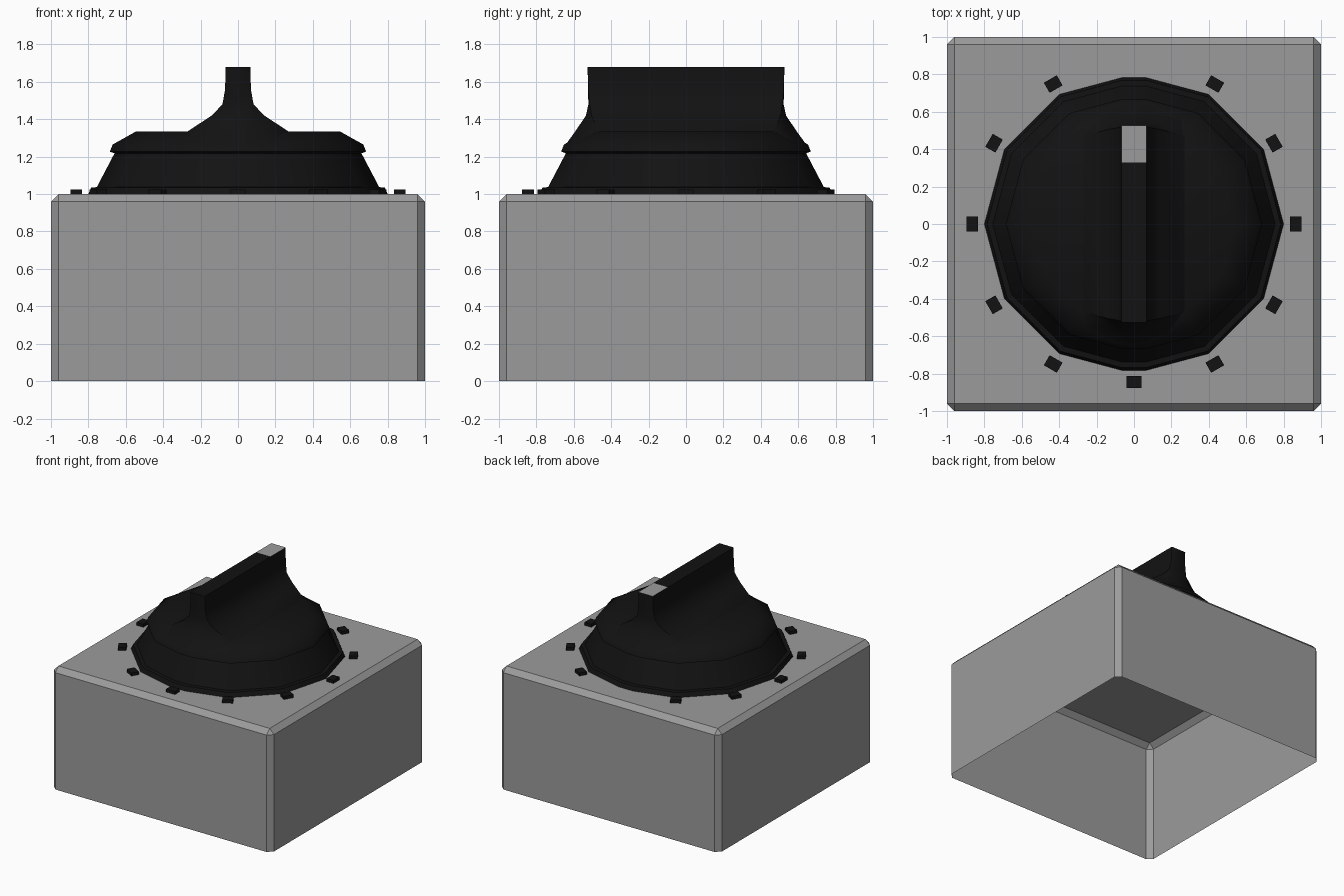
import bpy, bmesh, math
from mathutils import Matrix

if "Cube" in bpy.data.objects:
    bpy.data.objects.remove(bpy.data.objects["Cube"])


def material(name, v):
    m = bpy.data.materials.new(name)
    m.diffuse_color = (v, v, v, 1)
    m.use_nodes = True
    m.node_tree.nodes["Principled BSDF"].inputs["Base Color"].default_value = m.diffuse_color
    return m


black = material("black_plastic", 0.006)
grey = material("grey_plastic", 0.33)


def finish(name, bm, mat, smooth=None):
    bmesh.ops.recalc_face_normals(bm, faces=bm.faces)
    me = bpy.data.meshes.new(name)
    bm.to_mesh(me)
    bm.free()
    ob = bpy.data.objects.new(name, me)
    bpy.context.collection.objects.link(ob)
    me.materials.append(mat)
    if smooth:
        bpy.ops.object.select_all(action='DESELECT')
        ob.select_set(True)
        bpy.context.view_layer.objects.active = ob
        bpy.ops.object.shade_smooth_by_angle(angle=math.radians(smooth))
    return ob


def loft(bm, rings, cap=False):
    loops = [[bm.verts.new(p) for p in ring] for ring in rings]
    for a, b in zip(loops, loops[1:]):
        n = len(a)
        for i in range(n):
            j = (i + 1) % n
            bm.faces.new((a[i], a[j], b[j], b[i]))
    if cap:
        bm.faces.new(loops[-1])


# Housing: bevelled box, open at the bottom
bm = bmesh.new()
bmesh.ops.create_cube(bm, size=1, matrix=Matrix.Translation((0, 0, 0.5)) @ Matrix.Diagonal((2, 2, 1, 1)))
bottom = [f for f in bm.faces if f.calc_center_median().z < 0.01]
bmesh.ops.delete(bm, geom=bottom, context='FACES_ONLY')
edges = [e for e in bm.edges if max(v.co.z for v in e.verts) > 0.5]
bmesh.ops.bevel(bm, geom=edges, offset=0.04, segments=1, affect='EDGES')
finish("housing", bm, grey)

# Knob skirt: twelve sides, flattened front and back where the grip meets it
W = 0.066


def knob_ring(r, z):
    pts = []
    for i in range(12):
        a = math.radians(30 * i)
        if i in (3, 9):
            s = 1 if i == 3 else -1
            y = s * (r - W * math.tan(math.radians(15)))
            pts += [(s * W, y, z), (-s * W, y, z)]
        else:
            pts.append((r * math.cos(a), r * math.sin(a), z))
    return pts


bm = bmesh.new()
profile = [(0.8, 1.0), (0.785, 1.035), (0.755, 1.037), (0.66, 1.218),
           (0.685, 1.227), (0.67, 1.265), (0.545, 1.335)]
loft(bm, [knob_ring(r, z) for r, z in profile], cap=True)
finish("knob_skirt", bm, black, 50)


# Grip: flared blade across the knob; each level is mirrored from one quarter
def grip_ring(z, quarter):
    pts = list(quarter)
    pts += [(-x, y) for x, y in reversed(quarter)]
    pts += [(-x, -y) for x, y in quarter]
    pts += [(x, -y) for x, y in reversed(quarter)]
    return [(x, y, z) for x, y in pts]


levels = [
    (1.262, [(0.33, 0.565), (0.20, 0.605), (W, 0.645)]),
    (1.335, [(0.27, 0.47), (0.14, 0.54), (W, 0.592)]),
    (1.42, [(0.14, 0.505), (0.10, 0.52), (W, 0.535)]),
    (1.48, [(0.083, 0.515), (0.075, 0.52), (W, 0.522)]),
    (1.56, [(0.069, 0.522), (0.067, 0.523), (W, 0.524)]),
    (1.68, [(W, 0.524), (W - 0.001, 0.525), (W - 0.002, 0.526)]),
]
bm = bmesh.new()
loft(bm, [grip_ring(z, q) for z, q in levels])
finish("grip", bm, black, 50)


# Grip top: black strip plus a pale pointer patch at the back end
def strip(name, y0, y1, mat):
    bm = bmesh.new()
    bm.faces.new([bm.verts.new(p) for p in
                  ((-W, y0, 1.68), (W, y0, 1.68), (W, y1, 1.68), (-W, y1, 1.68))])
    finish(name, bm, mat)


strip("grip_top", -0.526, 0.33, black)
strip("pointer_patch", 0.33, 0.526, grey)

# Dial ticks: every 30 degrees except at the back
for i in range(12):
    if i == 3:
        continue
    r = 0.845 if i == 9 else 0.864
    m = (Matrix.Rotation(math.radians(30 * i), 4, 'Z') @ Matrix.Translation((r, 0, 1.0125))
         @ Matrix.Diagonal((0.062, 0.08, 0.025, 1)))
    bm = bmesh.new()
    bmesh.ops.create_cube(bm, size=1, matrix=m)
    finish(f"dial_tick_{i}", bm, black)
